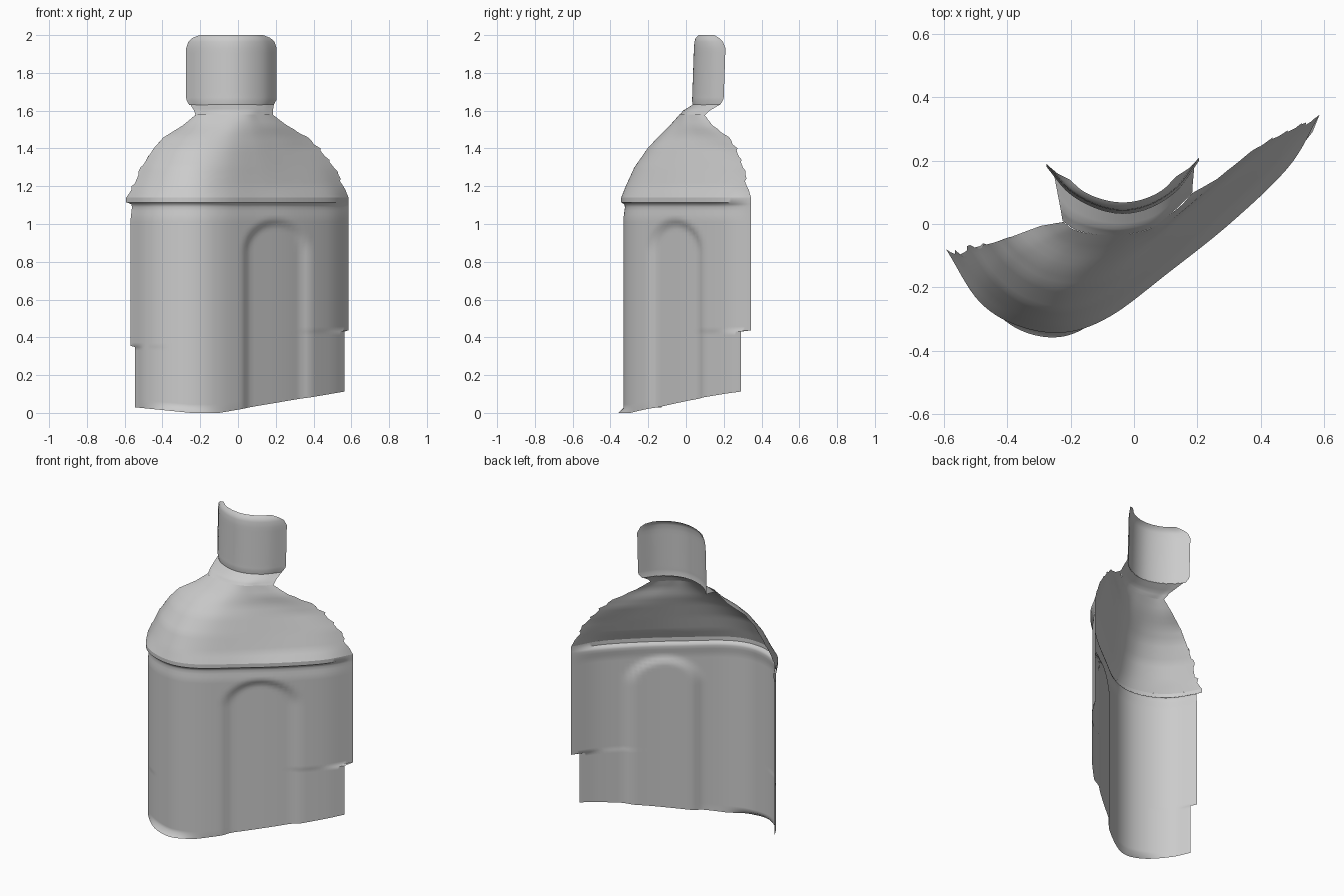
import bpy, bmesh, math, random
from mathutils import Vector

if "Cube" in bpy.data.objects:
    bpy.data.objects.remove(bpy.data.objects["Cube"])
random.seed(4)

grey = bpy.data.materials.new("plain grey")
grey.use_nodes = True
grey.diffuse_color = (0.6, 0.6, 0.6, 1)
grey.node_tree.nodes["Principled BSDF"].inputs["Base Color"].default_value = (0.6, 0.6, 0.6, 1)


def spline(pts, n):
    """Sample n + 1 points of a smooth curve through pts."""
    p = [Vector(q) for q in pts]
    p = [2 * p[0] - p[1]] + p + [2 * p[-1] - p[-2]]
    out = []
    for i in range(n + 1):
        f = i / n * (len(pts) - 1)
        k = min(int(f), len(pts) - 2)
        t = f - k
        a, b, c, d = p[k:k + 4]
        out.append(0.5 * (2 * b + (c - a) * t + (2 * a - 5 * b + 4 * c - d) * t * t
                          + (3 * b - a - 3 * c + d) * t ** 3))
    return out


def sheet(name, rows, cols, step, shape=None, jag=0.0):
    """Loft an open sheet through (height, cross-section) rows."""
    levels = []
    for (z0, a), (z1, b) in zip(rows, rows[1:]):
        n = max(1, round(abs(z1 - z0) / step))
        levels += [(z0 + (z1 - z0) * i / n, a, b, i / n) for i in range(n)]
    levels.append((rows[-1][0], rows[-1][1], rows[-1][1], 0))
    bm = bmesh.new()
    grid = []
    for z, a, b, t in levels:
        path = spline([Vector(p).lerp(Vector(q), t) for p, q in zip(a, b)], cols)
        # ragged ends on the torn shoulder edge
        if jag and z > 1.15:
            path[0] = path[0].lerp(path[2], random.random() * jag)
            path[-1] = path[-1].lerp(path[-3], random.random() * jag)
        line = []
        for p in path:
            co = Vector((p.x, p.y, z))
            line.append(bm.verts.new(shape(co) if shape else co))
        grid.append(line)
    for r0, r1 in zip(grid, grid[1:]):
        for i in range(cols):
            bm.faces.new((r0[i], r0[i + 1], r1[i + 1], r1[i]))
    me = bpy.data.meshes.new(name)
    bm.to_mesh(me)
    bm.free()
    me.materials.append(grey)
    ob = bpy.data.objects.new(name, me)
    bpy.context.collection.objects.link(ob)
    bpy.ops.object.select_all(action='DESELECT')
    ob.select_set(True)
    bpy.context.view_layer.objects.active = ob
    bpy.ops.object.shade_smooth_by_angle(angle=math.radians(50))
    return ob


# Body cross-sections: rounded left corner, long flat side to the right
mid = [(-.48, -.235), (-.36, -.31), (-.22, -.33), (-.08, -.28), (.1, -.145), (.3, .015), (.48, .19)]
low = [(-.545, -.13)] + mid + [(.563, .29)]
wide = [(-.568, -.10)] + mid + [(.585, .345)]
lip = [(x, y - .024 if -.4 < x < -.1 else y) for x, y in low]
left_step = [wide[0]] + low[1:]


def offset(sec, d):
    """Push a cross-section outward along the flat side's and corner's normals."""
    out = []
    for i, p in enumerate(sec):
        a, b = Vector(sec[max(i - 1, 0)]), Vector(sec[min(i + 1, len(sec) - 1)])
        t = (b - a).normalized()
        out.append((p[0] + t.y * d, p[1] - t.x * d))
    out[-1] = sec[-1]
    return out


def body_shape(co):
    # sloping lower edge
    edge = max(0, .17 * (co.x + .1), .1 * (-.25 - co.x))
    co.z += edge * max(0, 1 - co.z / .4)
    # shallow arched panel pressed into the flat side
    d = math.hypot((co.x - .205) / .17, max(0, co.z - .85) / .17)
    k = min(1, max(0, (1.08 - d) / .3))
    k = k * k * (3 - 2 * k) * .02
    return co + Vector((-.64 * k, .77 * k, 0))


rim = offset(wide, .012)
rim[0] = (-.592, -.08)
body = sheet("bottle_body", [
    (0, lip), (.025, low), (.345, low), (.35, left_step), (.43, left_step),
    (.437, wide), (1.03, wide), (1.09, offset(wide, -.008)), (1.105, offset(wide, -.004)),
    (1.115, rim), (1.14, rim)], 72, .02, body_shape)

# Domed shoulder narrowing to the neck
shoulder = sheet("bottle_shoulder", [
    (1.14, rim),
    (1.2, [(-.565, -.08), (-.47, -.215), (-.355, -.295), (-.22, -.318), (-.08, -.265),
           (.1, -.125), (.29, .04), (.46, .20), (.567, .335)]),
    (1.3, [(-.52, -.06), (-.44, -.175), (-.335, -.25), (-.21, -.272), (-.07, -.22),
           (.1, -.085), (.27, .07), (.42, .21), (.52, .315)]),
    (1.4, [(-.455, -.05), (-.39, -.125), (-.3, -.185), (-.19, -.203), (-.06, -.165),
           (.08, -.06), (.22, .07), (.34, .185), (.44, .275)]),
    (1.46, [(-.40, -.035), (-.34, -.09), (-.26, -.135), (-.165, -.148), (-.05, -.12),
            (.07, -.04), (.19, .065), (.29, .155), (.37, .23)]),
    (1.52, [(-.30, .0), (-.26, -.045), (-.2, -.077), (-.12, -.087), (-.03, -.075),
            (.06, -.03), (.14, .03), (.21, .09), (.27, .15)]),
    (1.58, [(-.225, .01), (-.195, -.015), (-.15, -.028), (-.09, -.034), (-.02, -.032),
            (.05, -.015), (.1, .02), (.15, .06), (.185, .10)])],
    60, .02, jag=.9)

# Neck flaring back up into the cap
cap_arc = [(-.275, .185), (-.21, .107), (-.125, .057), (-.035, .038), (.055, .058), (.14, .115), (.205, .205)]
neck = sheet("neck", [
    (1.575, [(-.225, .01), (-.18, -.02), (-.1, -.034), (-.02, -.032), (.06, -.01), (.13, .045), (.185, .10)]),
    (1.6, [(-.232, .05), (-.195, .02), (-.12, -.008), (-.03, -.015), (.065, .01), (.13, .065), (.185, .125)]),
    (1.632, [(-.252, .155), (-.2, .1), (-.125, .055), (-.035, .036), (.055, .056), (.135, .11), (.19, .18)])],
    36, .01)


def squeeze(s, dy):
    """Shorten the cap arc about its middle and move it back."""
    return [(-.035 + (x + .035) * s, .038 + (y - .038) * s * s + dy) for x, y in cap_arc]


# Cap front with chamfered corners and inward curled top edge
cap = sheet("cap", [
    (1.63, squeeze(.93, -.002)), (1.655, squeeze(.99, -.006)), (1.67, squeeze(1, -.005)), (1.93, squeeze(1, .004)),
    (1.965, squeeze(.95, .007)), (1.985, squeeze(.86, .013)), (2.0, squeeze(.7, .03))],
    40, .025)
